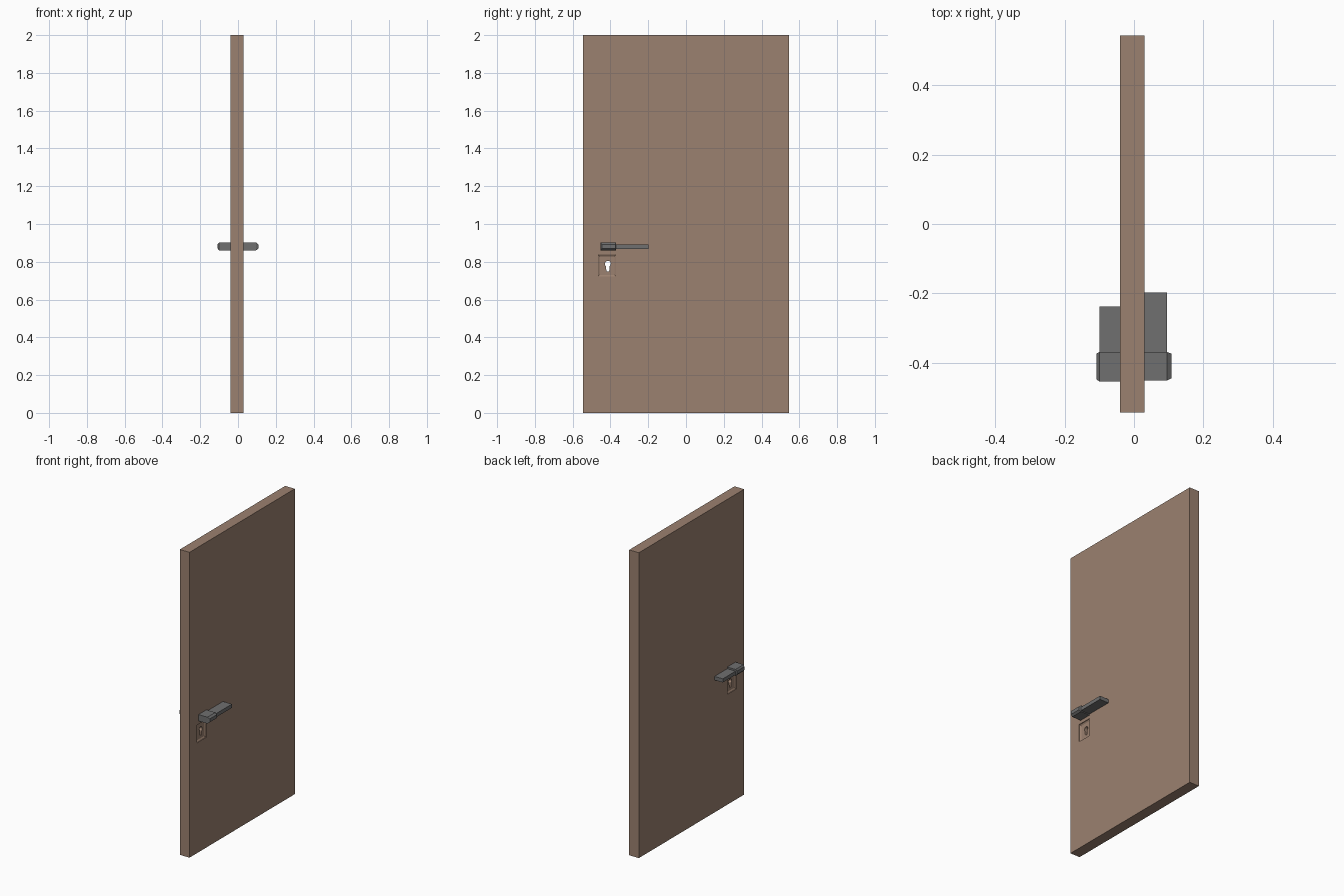
import bpy, bmesh, math

if "Cube" in bpy.data.objects:
    bpy.data.objects.remove(bpy.data.objects["Cube"])


def material(name, rgb):
    m = bpy.data.materials.new(name)
    m.diffuse_color = (*rgb, 1)
    m.use_nodes = True
    m.node_tree.nodes["Principled BSDF"].inputs["Base Color"].default_value = m.diffuse_color
    return m


wood = material("brown_wood", (0.33, 0.22, 0.16))
metal = material("dark_metal", (0.16, 0.16, 0.16))


def loft(name, rings, mat=None):
    """Solid skinned through matching closed loops of points."""
    bm = bmesh.new()
    loops = [[bm.verts.new(p) for p in r] for r in rings]
    n = len(loops[0])
    for a, b in zip(loops, loops[1:]):
        for i in range(n):
            bm.faces.new((a[i], a[(i + 1) % n], b[(i + 1) % n], b[i]))
    bm.faces.new(loops[0][::-1])
    bm.faces.new(loops[-1])
    bmesh.ops.recalc_face_normals(bm, faces=bm.faces)
    me = bpy.data.meshes.new(name)
    bm.to_mesh(me)
    bm.free()
    ob = bpy.data.objects.new(name, me)
    bpy.context.collection.objects.link(ob)
    if mat:
        me.materials.append(mat)
    return ob


def rect_x(x, y0, y1, z0, z1):
    return [(x, y0, z0), (x, y1, z0), (x, y1, z1), (x, y0, z1)]


def rect_y(y, x0, x1, z0, z1):
    return [(x0, y, z0), (x1, y, z0), (x1, y, z1), (x0, y, z1)]


def cut(target, cutter):
    mod = target.modifiers.new("cut", 'BOOLEAN')
    mod.operation = 'DIFFERENCE'
    mod.solver = 'EXACT'
    mod.object = cutter
    bpy.context.view_layer.objects.active = target
    bpy.ops.object.modifier_apply(modifier=mod.name)
    bpy.data.objects.remove(cutter)


FACES = {"back": -0.04, "front": 0.03}

# Door slab
door = loft("door_panel", [rect_x(x, -0.545, 0.545, 0, 2) for x in FACES.values()], wood)

# Bevelled recess around the lock on both faces
for side, x in FACES.items():
    s = 1 if x > 0 else -1
    cut(door, loft(side + "_recess_cutter", [
        rect_x(x + s * 0.01, -0.466, -0.37, 0.722, 0.838),
        rect_x(x - s * 0.004, -0.466, -0.37, 0.722, 0.838),
        rect_x(x - s * 0.01, -0.457, -0.379, 0.731, 0.829)]))

# Keyhole through the door: round top with a tapering slot
cy, cz, r = -0.414, 0.789, 0.016
hole = [(cy + r * math.cos(a), cz + r * math.sin(a))
        for a in (math.radians(-50 + 28 * i) for i in range(11))]
hole += [(cy - 0.007, 0.749), (cy + 0.007, 0.749)]
cut(door, loft("keyhole_cutter", [[(x, y, z) for y, z in hole] for x in (-0.1, 0.1)]))


# Handles: chamfered neck with a flat lever
def handle(side, x, shoulder, tip, y0, y_end):
    z0, z1 = 0.86, 0.902
    loft(side + "_handle_neck", [
        rect_x(x, y0, -0.37, z0, z1),
        rect_x(shoulder, y0, -0.37, z0, z1),
        rect_x(tip, y0 + 0.006, -0.374, z0 + 0.01, z1 - 0.01)], metal)
    loft(side + "_handle_lever", [
        rect_y(-0.371, x, shoulder, 0.867, 0.891),
        rect_y(y_end, x, shoulder, 0.867, 0.891)], metal)


handle("front", 0.03, 0.095, 0.108, -0.452, -0.198)
handle("back", -0.04, -0.10, -0.108, -0.455, -0.238)
